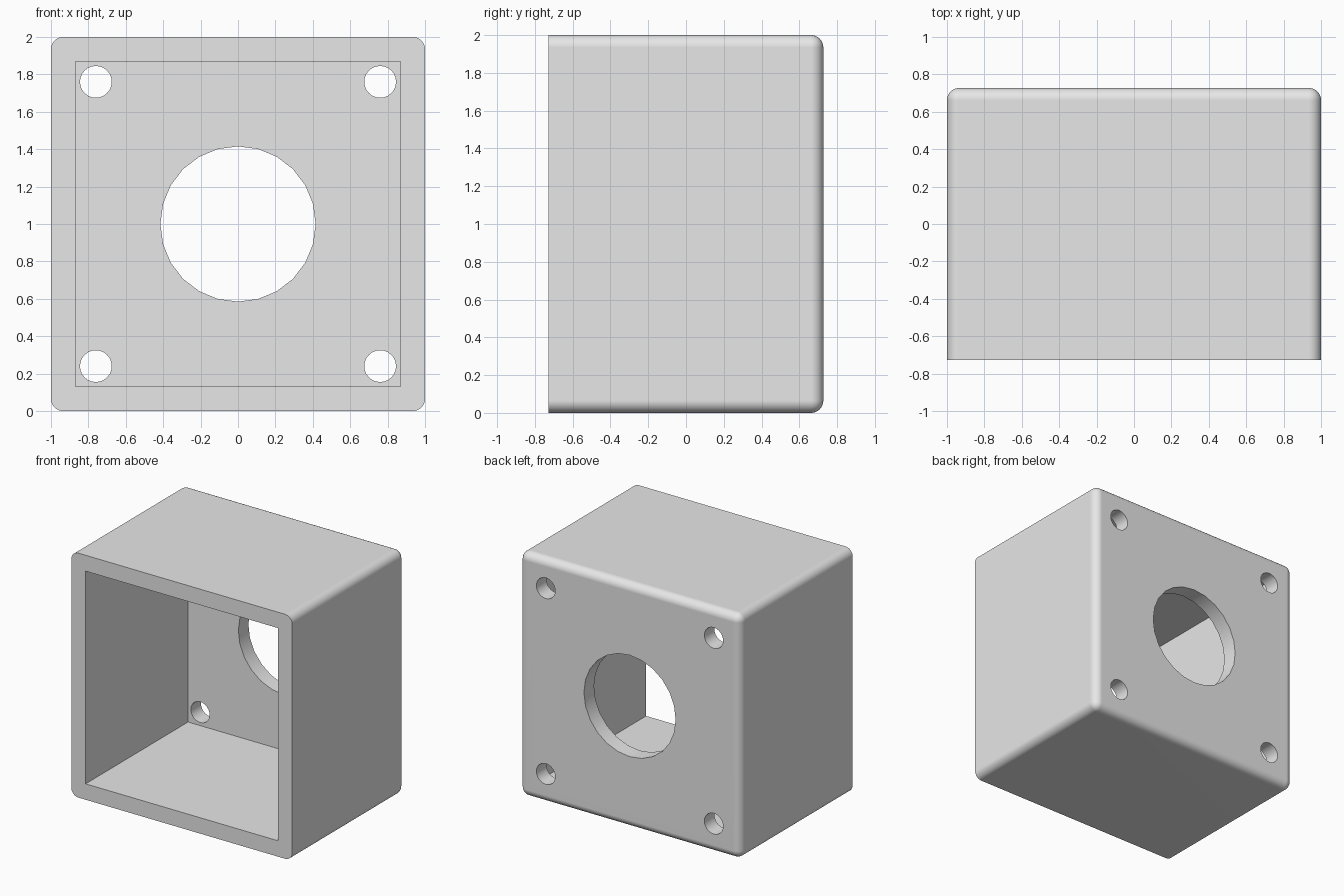
import bpy, bmesh, math
from mathutils import Vector

if "Cube" in bpy.data.objects:
    bpy.data.objects.remove(bpy.data.objects["Cube"])

HALF_DEPTH = 0.727
WALL = 0.13
HOLE_OFFSET = 0.76

grey = bpy.data.materials.new("plain grey")
grey.use_nodes = True
colour = (0.8, 0.8, 0.8, 1)
grey.diffuse_color = colour
grey.node_tree.nodes["Principled BSDF"].inputs["Base Color"].default_value = colour


def box(name, size, centre):
    bpy.ops.mesh.primitive_cube_add(size=1, location=centre)
    obj = bpy.context.object
    obj.name = name
    obj.scale = size
    bpy.ops.object.transform_apply(location=True, rotation=True, scale=True)
    return obj


def drill(name, radius, x, z):
    bpy.ops.mesh.primitive_cylinder_add(
        vertices=24, radius=radius, depth=4 * WALL,
        location=(x, HALF_DEPTH, z), rotation=(math.pi / 2, 0, 0))
    obj = bpy.context.object
    obj.name = name
    return obj


def cut(target, cutter):
    cutter.hide_render = True
    mod = target.modifiers.new("cut", 'BOOLEAN')
    mod.operation = 'DIFFERENCE'
    mod.solver = 'EXACT'
    mod.object = cutter
    bpy.context.view_layer.objects.active = target
    bpy.ops.object.modifier_apply(modifier=mod.name)
    bpy.data.objects.remove(cutter)


# Outer block, rounded everywhere except around the open front
housing = box("housing", (2, 2 * HALF_DEPTH, 2), (0, 0, 1))
housing.data.materials.append(grey)
bm = bmesh.new()
bm.from_mesh(housing.data)
edges = [e for e in bm.edges if any(v.co.y > 0 for v in e.verts)]
edges_to_round = edges
bmesh.ops.bevel(bm, geom=edges_to_round, offset=0.065, segments=8,
                profile=0.5, affect='EDGES', clamp_overlap=True)
bm.to_mesh(housing.data)
bm.free()

# Square cavity, open at the front and closed by the back wall
inner = 2 - 2 * WALL
cut(housing, box("cavity", (inner, 2 * HALF_DEPTH, inner), (0, -WALL, 1)))

# Central opening and four corner screw holes in the back wall
cut(housing, drill("central_opening", 0.415, 0, 1))
for x in (-HOLE_OFFSET, HOLE_OFFSET):
    for z in (1 - HOLE_OFFSET, 1 + HOLE_OFFSET):
        cut(housing, drill("screw_hole", 0.085, x, z))

# Smooth rounded edges with flat main faces
bpy.ops.object.select_all(action='DESELECT')
housing.select_set(True)
bpy.context.view_layer.objects.active = housing
bpy.ops.object.shade_smooth_by_angle(angle=math.radians(30))
weighted = housing.modifiers.new("flat_faces", 'WEIGHTED_NORMAL')
weighted.keep_sharp = True
